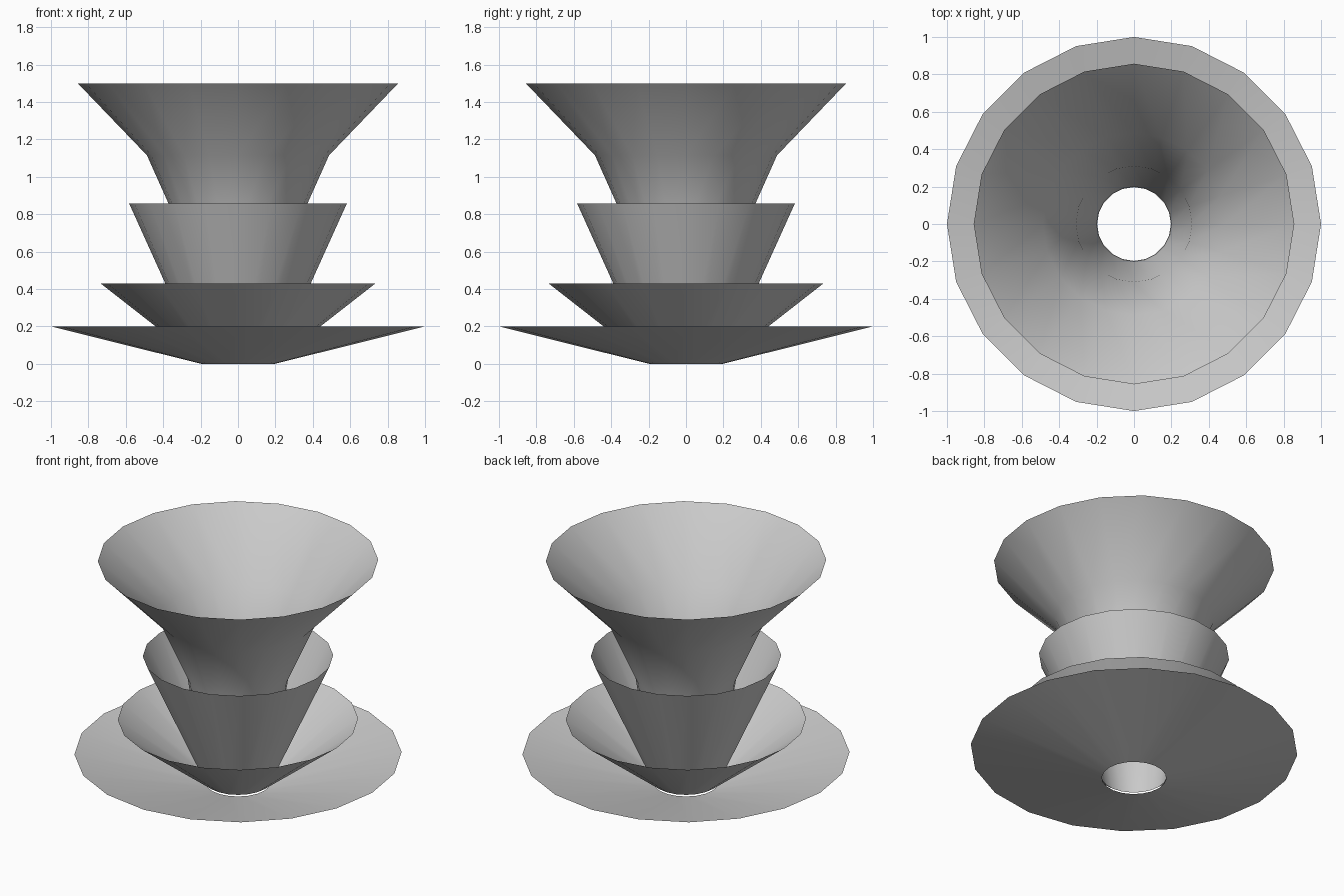
import bpy, bmesh
from math import cos, sin, tau

if "Cube" in bpy.data.objects:
    bpy.data.objects.remove(bpy.data.objects["Cube"])

SIDES = 20


def flared_shell(name, profile):
    """Open, smooth shell made by revolving (radius, height) points about z."""
    bm = bmesh.new()
    rings = [[bm.verts.new((r * cos(tau * i / SIDES), r * sin(tau * i / SIDES), z))
              for i in range(SIDES)] for r, z in profile]
    for low, high in zip(rings, rings[1:]):
        for i in range(SIDES):
            j = (i + 1) % SIDES
            face = bm.faces.new((low[i], low[j], high[j], high[i]))
            face.smooth = True
    mesh = bpy.data.meshes.new(name)
    bm.to_mesh(mesh)
    bm.free()
    obj = bpy.data.objects.new(name, mesh)
    bpy.context.collection.objects.link(obj)
    return obj


# Wide saucer at the base
flared_shell("base_saucer", [(0.197, 0.0), (1.0, 0.2)])

# Nested cones, all starting just above the saucer's hole
BASE = (0.2, 0.012)
flared_shell("lower_cone", [BASE, (0.735, 0.43)])
flared_shell("middle_cone", [BASE, (0.582, 0.857)])

# Tall inner funnel, opening out in three steps
flared_shell("upper_funnel", [BASE, (0.31, 0.72), (0.487, 1.115), (0.857, 1.5)])
